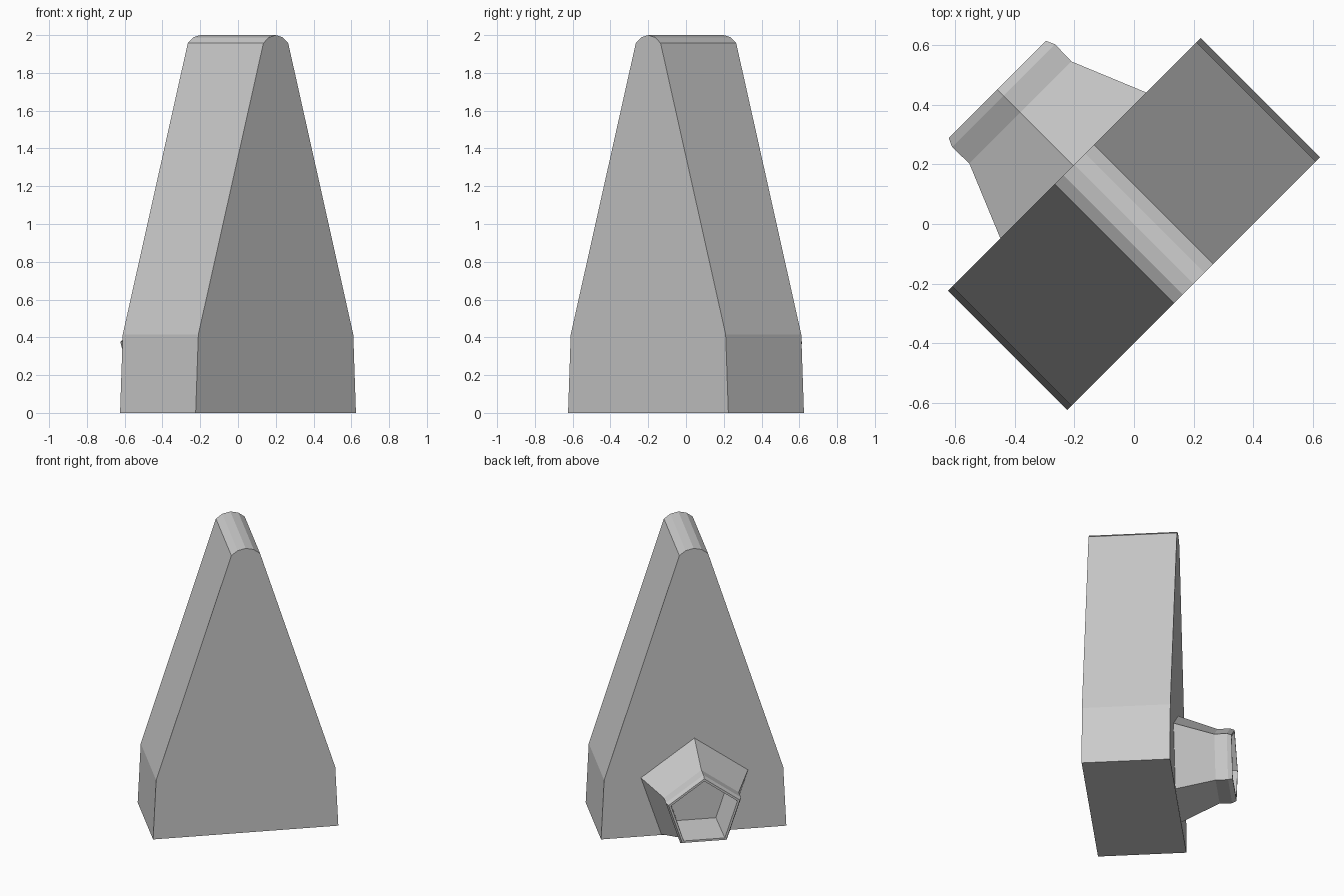
import bpy, bmesh, math
from mathutils import Matrix

if "Cube" in bpy.data.objects:
    bpy.data.objects.remove(bpy.data.objects["Cube"])

TURN = Matrix.Rotation(math.radians(45), 4, 'Z')


def make_object(name, bm):
    bmesh.ops.transform(bm, matrix=TURN, verts=bm.verts)
    bmesh.ops.recalc_face_normals(bm, faces=bm.faces)
    mesh = bpy.data.meshes.new(name)
    bm.to_mesh(mesh)
    bm.free()
    obj = bpy.data.objects.new(name, mesh)
    bpy.context.collection.objects.link(obj)
    return obj


def bridge(bm, a, b):
    for i in range(len(a)):
        j = (i + 1) % len(a)
        bm.faces.new((a[i], a[j], b[j], b[i]))


# Tapered slab: half profile mirrored about the centre line, then extruded
half = [(0.60, 0), (0.58, 0.415), (0.093, 1.957), (0.052, 1.988)]
profile = half + [(0, 2.0)] + [(-x, z) for x, z in reversed(half)]
bm = bmesh.new()
front = [bm.verts.new((x, -0.283, z)) for x, z in profile]
back = [bm.verts.new((x, 0.283, z)) for x, z in profile]
bm.faces.new(front)
bm.faces.new(back)
bridge(bm, front, back)
make_object("tapered_slab", bm)

# Five-sided hollow spout: (distance along axis, radius) rings, floor inside
rings = [(0.28, 0.366), (0.535, 0.255), (0.615, 0.257), (0.644, 0.243),
         (0.644, 0.226), (0.355, 0.214)]
bm = bmesh.new()
loops = []
for y, r in rings:
    loops.append([bm.verts.new((-0.005 + r * math.sin(k * math.tau / 5), y,
                                0.30 + r * math.cos(k * math.tau / 5)))
                  for k in range(5)])
for a, b in zip(loops, loops[1:]):
    bridge(bm, a, b)
bm.faces.new(loops[-1])
bm.faces.new(loops[0])
make_object("pentagon_spout", bm)
